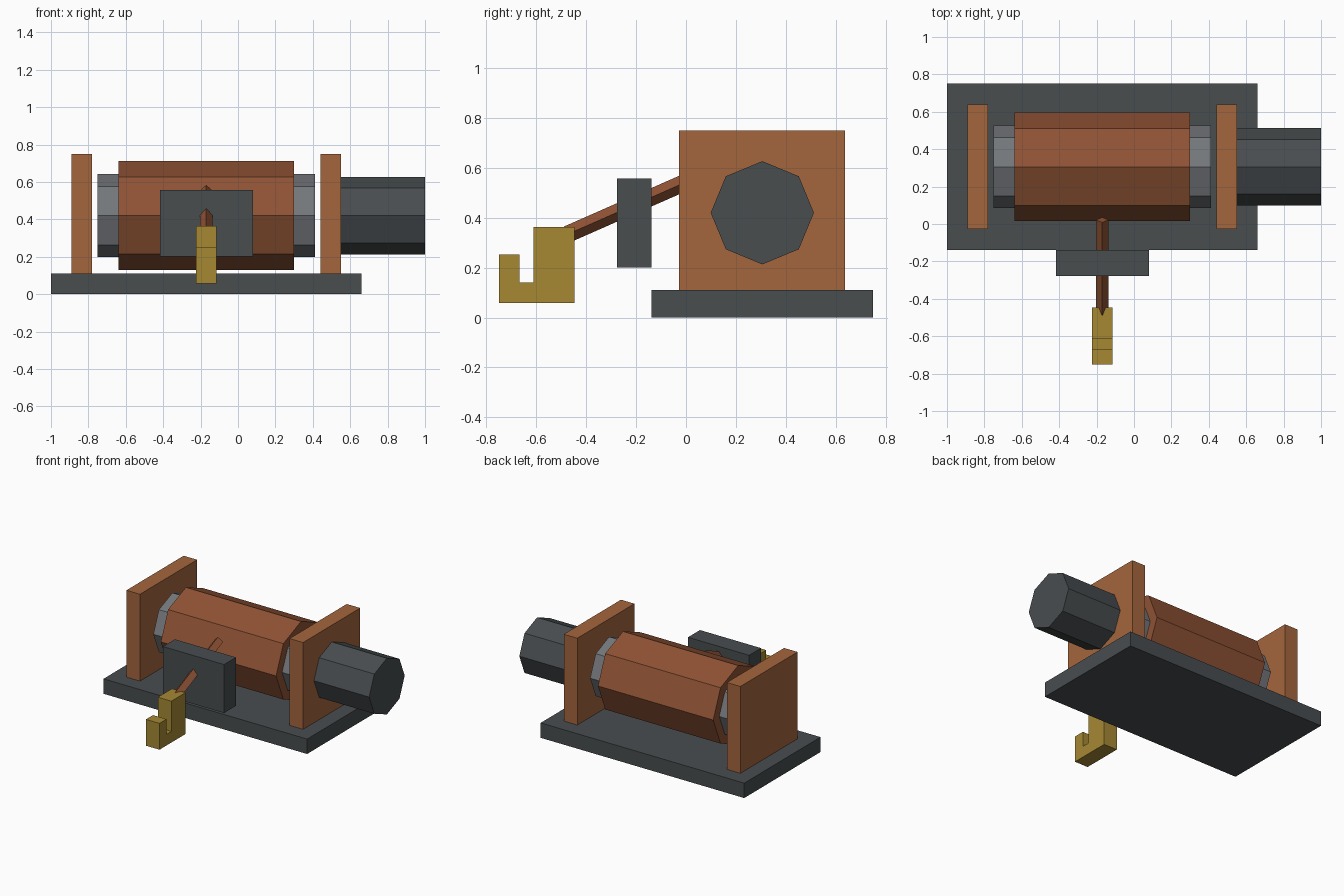
import bpy, bmesh, math
from mathutils import Vector

if "Cube" in bpy.data.objects:
    bpy.data.objects.remove(bpy.data.objects["Cube"])


def material(name, rgb):
    lin = [((c / 255 + 0.055) / 1.055) ** 2.4 for c in rgb]
    m = bpy.data.materials.new(name)
    m.diffuse_color = (*lin, 1)
    m.use_nodes = True
    m.node_tree.nodes["Principled BSDF"].inputs["Base Color"].default_value = m.diffuse_color
    return m


DARK = material("dark steel", (72, 77, 79))
ORANGE = material("orange brown paint", (164, 101, 61))
ROPE = material("rope brown", (142, 82, 52))
GREY = material("drum grey", (116, 119, 123))
BRASS = material("hook brass", (166, 137, 52))


def finish(name, bm, mat):
    bmesh.ops.recalc_face_normals(bm, faces=bm.faces)
    me = bpy.data.meshes.new(name)
    bm.to_mesh(me)
    bm.free()
    me.materials.append(mat)
    ob = bpy.data.objects.new(name, me)
    bpy.context.collection.objects.link(ob)
    return ob


def extrude_x(name, profile, x0, x1, mat):
    """Extrude a closed (y, z) profile along x."""
    bm = bmesh.new()
    face = bm.faces.new([bm.verts.new((x0, y, z)) for y, z in profile])
    ext = bmesh.ops.extrude_face_region(bm, geom=[face])
    verts = [v for v in ext["geom"] if isinstance(v, bmesh.types.BMVert)]
    bmesh.ops.translate(bm, verts=verts, vec=(x1 - x0, 0, 0))
    return finish(name, bm, mat)


def box(name, x, y, z, mat):
    return extrude_x(name, [(y[0], z[0]), (y[1], z[0]), (y[1], z[1]), (y[0], z[1])], *x, mat)


def octagon(r, cy=0.306, cz=0.42):
    return [(cy + r * math.cos(i * math.pi / 4), cz + r * math.sin(i * math.pi / 4)) for i in range(8)]


# Base and the two upright supports
box("base_plate", (-1.0, 0.66), (-0.138, 0.75), (0, 0.11), DARK)
for side, x in (("left", -0.89), ("right", 0.44)):
    box(side + "_support", (x, x + 0.11), (-0.028, 0.638), (0.11, 0.75), ORANGE)

# Drum, wound rope and motor share one axis
extrude_x("drum", octagon(0.221), -0.75, 0.413, GREY)
extrude_x("wound_rope", octagon(0.291), -0.64, 0.30, ROPE)
extrude_x("motor", octagon(0.207), 0.55, 1.0, DARK)

# Rope guide block
box("rope_guide", (-0.418, 0.08), (-0.277, -0.138), (0.20, 0.557), DARK)

# Four-sided rope running from the drum to the hook
a, b = Vector((-0.17, 0.022, 0.553)), Vector((-0.17, -0.475, 0.334))
bm = bmesh.new()
bmesh.ops.create_cone(bm, cap_ends=True, segments=4, radius1=0.034, radius2=0.034, depth=(b - a).length)
rope = finish("rope", bm, ROPE)
rope.location = (a + b) / 2
rope.rotation_euler = (math.atan2((b - a).z, (b - a).y) - math.pi / 2, 0, 0)

# Hook with an open notch
extrude_x("hook", [(-0.75, 0.058), (-0.447, 0.058), (-0.447, 0.363), (-0.612, 0.363),
                   (-0.612, 0.14), (-0.668, 0.14), (-0.668, 0.252), (-0.75, 0.252)],
          -0.225, -0.115, BRASS)
